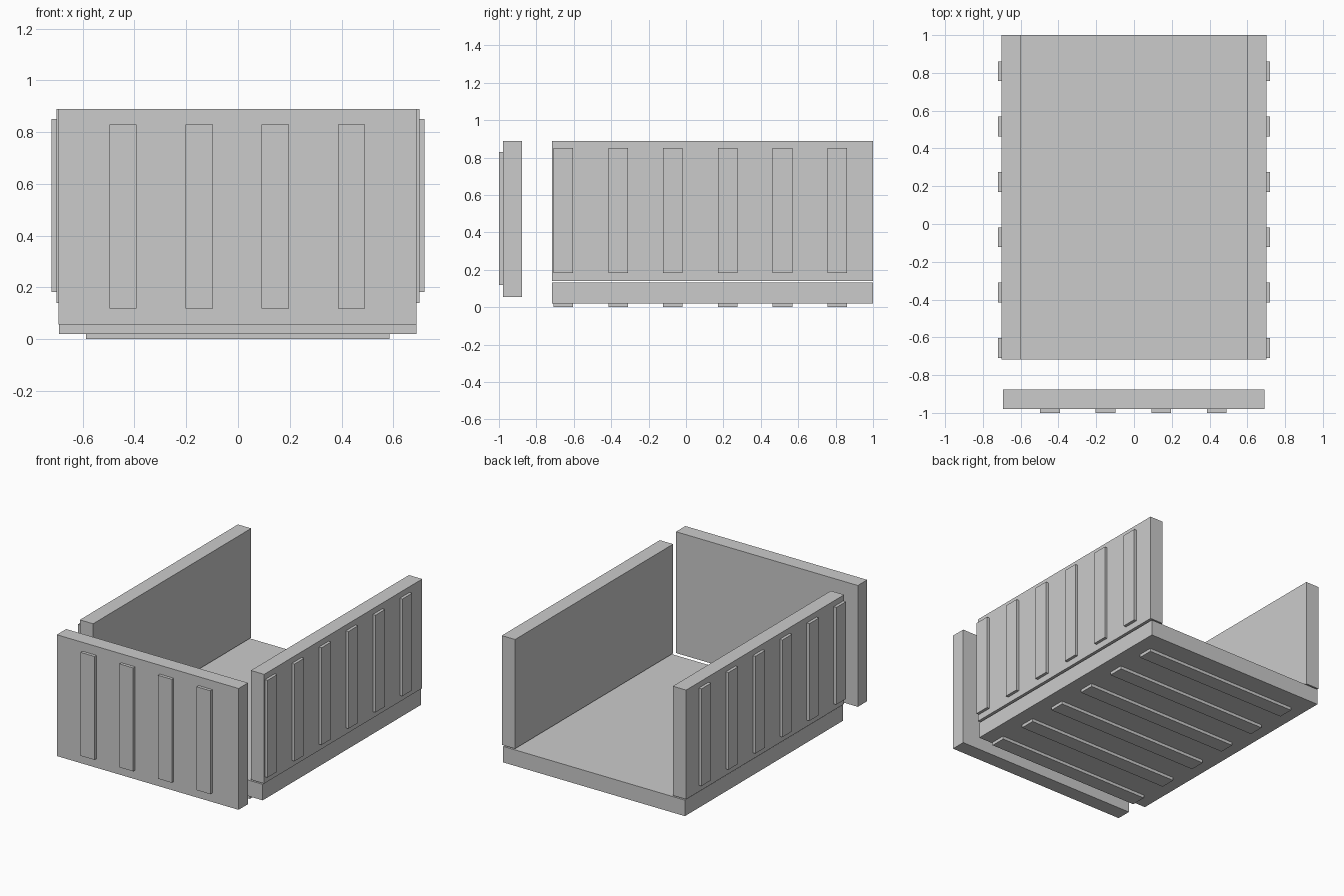
import bpy
import bmesh
from mathutils import Matrix, Vector

if "Cube" in bpy.data.objects:
    bpy.data.objects.remove(bpy.data.objects["Cube"])

grey = bpy.data.materials.new("light_grey")
grey.diffuse_color = (0.6, 0.6, 0.6, 1)
grey.use_nodes = True
grey.node_tree.nodes["Principled BSDF"].inputs["Base Color"].default_value = grey.diffuse_color


def boxes(name, extents):
    """One object made of boxes, each given as (x0, x1, y0, y1, z0, z1)."""
    bm = bmesh.new()
    for x0, x1, y0, y1, z0, z1 in extents:
        centre = Vector((x0 + x1, y0 + y1, z0 + z1)) / 2
        size = (x1 - x0, y1 - y0, z1 - z0, 1)
        bmesh.ops.create_cube(bm, size=1, matrix=Matrix.Translation(centre) @ Matrix.Diagonal(size))
    mesh = bpy.data.meshes.new(name)
    bm.to_mesh(mesh)
    bm.free()
    mesh.materials.append(grey)
    obj = bpy.data.objects.new(name, mesh)
    bpy.context.collection.objects.link(obj)


RIB = 0.0525                                        # half width of a rib
side_ys = [-0.656 + 0.293 * i for i in range(6)]    # ribs along the depth
front_xs = [-0.444 + 0.294 * i for i in range(4)]   # ribs across the front

# Floor slab with cross ribs underneath
boxes("floor", [(-0.692, 0.69, -0.717, 1.0, 0.021, 0.131)])
boxes("floor_ribs", [(-0.588, 0.586, y - RIB, y + RIB, 0, 0.021) for y in side_ys])

# Side walls with upright ribs on the outside
for side, s in (("left", -1), ("right", 1)):
    x_in, x_out, x_rib = s * 0.6, s * 0.701, s * 0.721
    boxes(side + "_wall", [(min(x_in, x_out), max(x_in, x_out), -0.717, 1.0, 0.139, 0.89)])
    boxes(side + "_wall_ribs", [(min(x_out, x_rib), max(x_out, x_rib), y - RIB, y + RIB, 0.183, 0.851)
                                for y in side_ys])

# Separate front panel with upright ribs
boxes("front_panel", [(-0.693, 0.69, -0.979, -0.877, 0.056, 0.89)])
boxes("front_panel_ribs", [(x - RIB, x + RIB, -1.0, -0.979, 0.118, 0.829) for x in front_xs])
